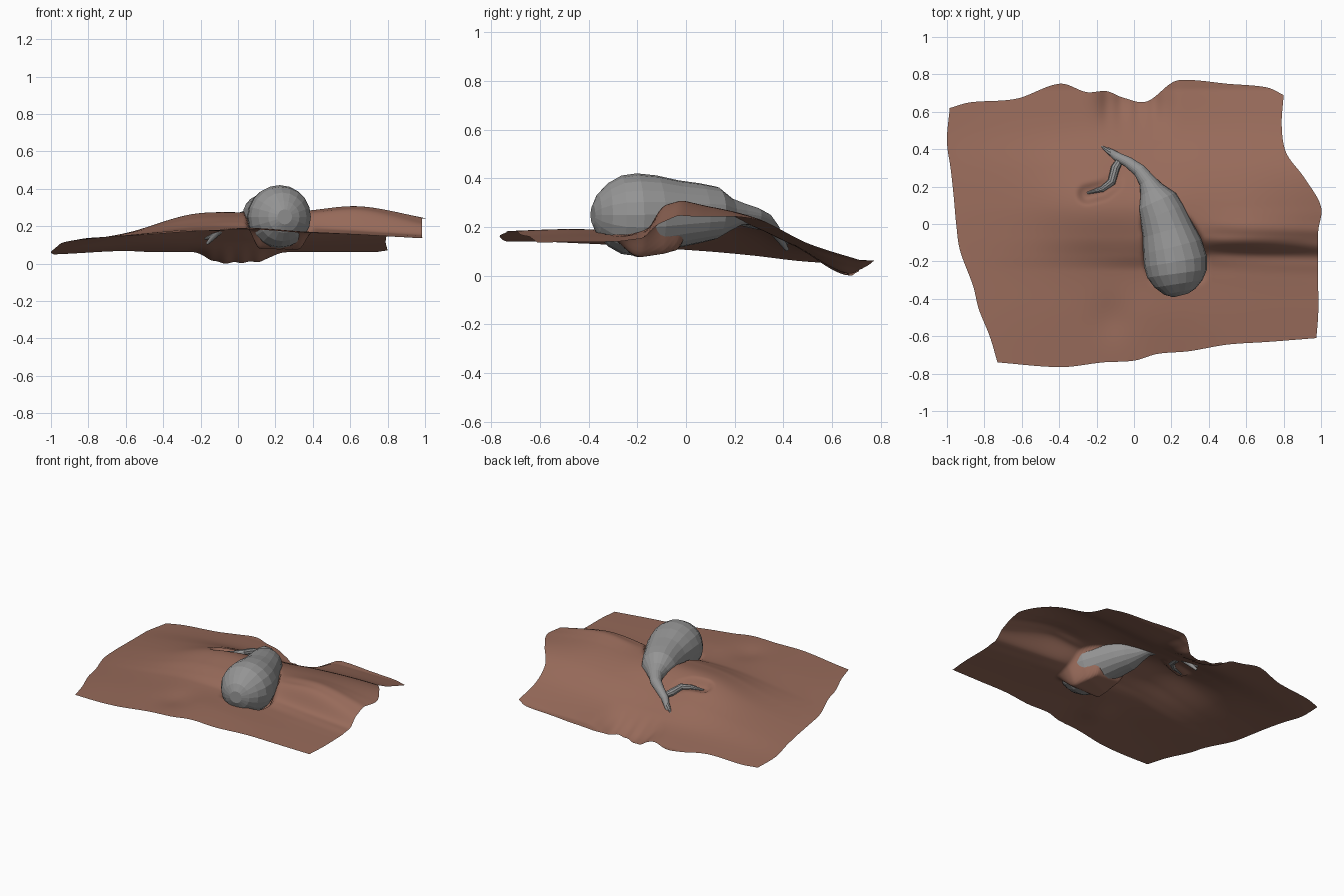
import bpy, bmesh, math
from mathutils import Vector

if "Cube" in bpy.data.objects:
    bpy.data.objects.remove(bpy.data.objects["Cube"])


def material(name, rgb):
    m = bpy.data.materials.new(name)
    m.diffuse_color = (*rgb, 1)
    m.use_nodes = True
    m.node_tree.nodes["Principled BSDF"].inputs["Base Color"].default_value = m.diffuse_color
    return m


brown = material("brown cloth", (0.31, 0.145, 0.102))
grey = material("grey flesh", (0.30, 0.30, 0.30))


def make(name, bm, mat):
    me = bpy.data.meshes.new(name)
    bm.to_mesh(me)
    bm.free()
    me.materials.append(mat)
    ob = bpy.data.objects.new(name, me)
    bpy.context.collection.objects.link(ob)
    return ob


def curve(xs, vs, t):
    """Smooth curve through (xs, vs), clamped at the ends."""
    n = len(xs)
    t = min(max(t, xs[0]), xs[-1])
    i = 0
    while i < n - 2 and t > xs[i + 1]:
        i += 1

    def slope(k):
        a, b = max(k - 1, 0), min(k + 1, n - 1)
        return (vs[b] - vs[a]) / (xs[b] - xs[a])
    h = xs[i + 1] - xs[i]
    s = (t - xs[i]) / h
    return ((2*s**3 - 3*s*s + 1) * vs[i] + (s**3 - 2*s*s + s) * h * slope(i)
            + (3*s*s - 2*s**3) * vs[i + 1] + (s**3 - s*s) * h * slope(i + 1))


def smooth(a, b, t):
    t = min(max((t - a) / (b - a), 0), 1)
    return t * t * (3 - 2 * t)


# gourd body and stem: x, y, z, radius along the path
BODY = [(.25, -.382, .258, .04), (.245, -.362, .258, .085), (.238, -.32, .258, .13),
        (.23, -.265, .258, .161), (.222, -.2, .258, .17), (.205, -.12, .26, .16),
        (.18, -.03, .262, .138), (.15, .06, .265, .122), (.125, .12, .265, .109),
        (.095, .18, .26, .068), (.07, .23, .262, .045), (.03, .285, .252, .036),
        (-.03, .33, .235, .029), (-.09, .36, .2, .024), (-.165, .415, .115, .008)]
BRANCH = [(-.07, .35, .205, .018), (-.1, .3, .22, .024), (-.12, .225, .235, .022),
          (-.17, .187, .232, .016), (-.25, .165, .225, .006)]
TWIG = [(-.1, .36, .19, .014), (-.13, .385, .165, .016), (-.175, .415, .14, .006)]

# cloth outline as four edge curves
EDGE_V = [0, .1, .21, .3, .44, .54, .66, .76, .87, 1]
LEFT = [-.73, -.77, -.83, -.86, -.93, -.95, -.965, -.98, -1, -.985]
RIGHT = [.975, .985, .985, .985, .985, 1, .91, .815, .79, .8]
BOT_U = [0, .2, .33, .43, .5, .6, .72, .85, 1]
BOT = [-.74, -.765, -.74, -.73, -.695, -.68, -.645, -.63, -.61]
TOP_U = [0, .06, .2, .33, .41, .47, .52, .59, .67, .72, .83, .95, 1]
TOP = [.62, .65, .67, .75, .705, .71, .675, .655, .76, .77, .75, .73, .69]

# cloth heights on a coarse grid
GX = [-1, -.6, -.25, .05, .35, .65, 1]
GY = [-.75, -.5, -.25, -.17, -.07, .1, .3, .5, .72]
GZ = [[.14, .155, .18, .19, .17, .16, .14],
      [.13, .16, .19, .20, .18, .165, .145],
      [.12, .16, .20, .20, .18, .17, .15],
      [.115, .165, .22, .23, .20, .19, .17],
      [.11, .17, .25, .265, .28, .305, .24],
      [.10, .17, .27, .28, .28, .29, .25],
      [.085, .145, .20, .20, .225, .24, .23],
      [.065, .10, .11, .11, .13, .14, .14],
      [.05, .07, .07, .07, .07, .07, .07]]


def near(path, x, y):
    """Distance to a path in plan, with its height and radius there."""
    best = None
    p = Vector((x, y))
    for a, b in zip(path, path[1:]):
        pa, d = Vector(a[:2]), Vector(b[:2]) - Vector(a[:2])
        s = min(max((p - pa).dot(d) / d.length_squared, 0), 1)
        dist = (p - pa - d * s).length
        if best is None or dist < best[0]:
            best = (dist, a[2] + (b[2] - a[2]) * s, a[3] + (b[3] - a[3]) * s)
    return best


def height(x, y):
    z = curve(GY, [curve(GX, row, x) for row in GZ], y)
    # gathered trough at the back edge
    trough = math.exp(-(x / .18) ** 4) * smooth(.44, .67, y)
    z -= trough * (.066 + .004 * math.sin(x * 70))
    # shallow creases right of the body, and the dent in front
    z += .006 * math.sin(y * 60 + x * 3) * math.exp(-((y + .12) / .1) ** 2) * smooth(.3, .5, x)
    z -= .015 * math.exp(-((x + .12) / .1) ** 2 - ((y + .5) / .12) ** 2)
    # crease under the side branch
    dist, bz, br = near(BRANCH, x, y)
    z += min(0, bz - br * .5 - z) * (1 - smooth(.02, .07, dist))
    # partial pocket pressed in under the middle of the body
    dist, bz, br = near(BODY[3:8], x, y)
    if y < .1:
        w = (1 - smooth(br * .6, br * 1.1, dist)) * smooth(-.34, -.2, y) * (1 - smooth(-.04, .06, y))
        z += min(0, bz - br * 1.02 - z) * w
    return z


# cloth sheet
NU, NV = 170, 130
bm = bmesh.new()
rows = []
for j in range(NV + 1):
    v = j / NV
    l, r = curve(EDGE_V, LEFT, v), curve(EDGE_V, RIGHT, v)
    row = []
    for i in range(NU + 1):
        u = i / NU
        x = l + (r - l) * u
        b, t = curve(BOT_U, BOT, u), curve(TOP_U, TOP, u)
        y = b + (t - b) * v
        row.append(bm.verts.new((x, y, height(x, y))))
    rows.append(row)
low = min(v.co.z for v in bm.verts)
for v in bm.verts:
    v.co.z -= low
for a, b in zip(rows, rows[1:]):
    for i in range(NU):
        f = bm.faces.new((a[i], a[i + 1], b[i + 1], b[i]))
        f.smooth = True
make("cloth_sheet", bm, brown)


def tube(name, pts, sides):
    """Faceted tube with a varying radius along a path."""
    bm = bmesh.new()
    rings = []
    for k, p in enumerate(pts):
        a, b = pts[max(k - 1, 0)], pts[min(k + 1, len(pts) - 1)]
        d = (Vector(b[:3]) - Vector(a[:3])).normalized()
        side = d.cross(Vector((0, 0, 1))).normalized()
        up = side.cross(d)
        rings.append([bm.verts.new(Vector(p[:3]) + p[3] * (
            side * math.cos(2 * math.pi * i / sides) + up * math.sin(2 * math.pi * i / sides)))
            for i in range(sides)])
    for a, b in zip(rings, rings[1:]):
        for i in range(sides):
            n = (i + 1) % sides
            bm.faces.new((a[i], a[n], b[n], b[i]))
    bm.faces.new(rings[0])
    bm.faces.new(rings[-1])
    bmesh.ops.recalc_face_normals(bm, faces=bm.faces[:])
    for v in bm.verts:
        v.co.z -= low
    make(name, bm, grey)


# pear-shaped body with its stem and forked ends
tube("pear_body", BODY, 20)
tube("side_branch", BRANCH, 10)
tube("end_twig", TWIG, 8)
